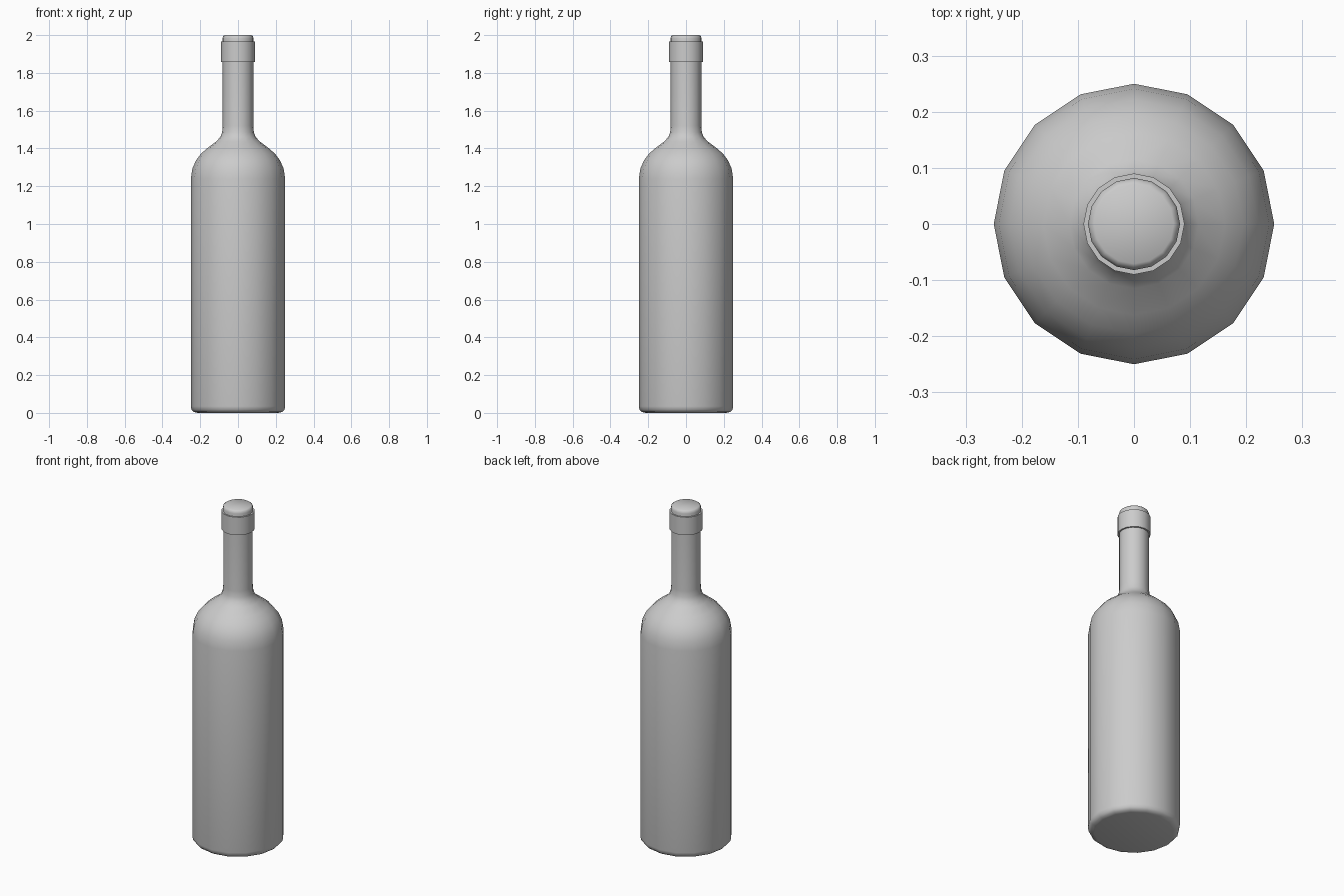
import bpy
import math

SIDES = 16

if "Cube" in bpy.data.objects:
    bpy.data.objects.remove(bpy.data.objects["Cube"], do_unlink=True)

# Single flat colour
grey = bpy.data.materials.new("light grey")
grey.use_nodes = True
colour = (0.6, 0.6, 0.6, 1)
grey.diffuse_color = colour
grey.node_tree.nodes["Principled BSDF"].inputs["Base Color"].default_value = colour


def lathe(name, profile, sharp_angle):
    """Turn a bottom-to-top (radius, z) profile into a capped solid."""
    verts, faces = [], []
    for r, z in profile:
        for i in range(SIDES):
            a = math.tau * i / SIDES
            verts.append((r * math.cos(a), r * math.sin(a), z))
    for k in range(len(profile) - 1):
        for i in range(SIDES):
            j = (i + 1) % SIDES
            low, high = k * SIDES, (k + 1) * SIDES
            faces.append((low + i, low + j, high + j, high + i))
    faces.append(tuple(reversed(range(SIDES))))
    faces.append(tuple(range(len(verts) - SIDES, len(verts))))
    mesh = bpy.data.meshes.new(name)
    mesh.from_pydata(verts, [], faces)
    mesh.materials.append(grey)
    obj = bpy.data.objects.new(name, mesh)
    bpy.context.collection.objects.link(obj)
    bpy.ops.object.select_all(action="DESELECT")
    obj.select_set(True)
    bpy.context.view_layer.objects.active = obj
    bpy.ops.object.shade_smooth_by_angle(angle=math.radians(sharp_angle))
    return obj


# Body, shoulder and neck in one turned shape
lathe("bottle_body", [
    (0.215, 0), (0.234, 0.005), (0.246, 0.017), (0.25, 0.035),
    (0.25, 1.24), (0.241, 1.295), (0.222, 1.338), (0.195, 1.373),
    (0.162, 1.402), (0.115, 1.437), (0.094, 1.46), (0.084, 1.485),
    (0.081, 1.52), (0.081, 1.88),
], 50)

# Raised ring around the mouth
lathe("neck_ring", [(0.09, 1.858), (0.09, 1.965)], 50)

# Rounded closure on top
lathe("bottle_top", [
    (0.082, 1.95), (0.082, 1.983), (0.079, 1.994), (0.071, 2.0),
], 60)
